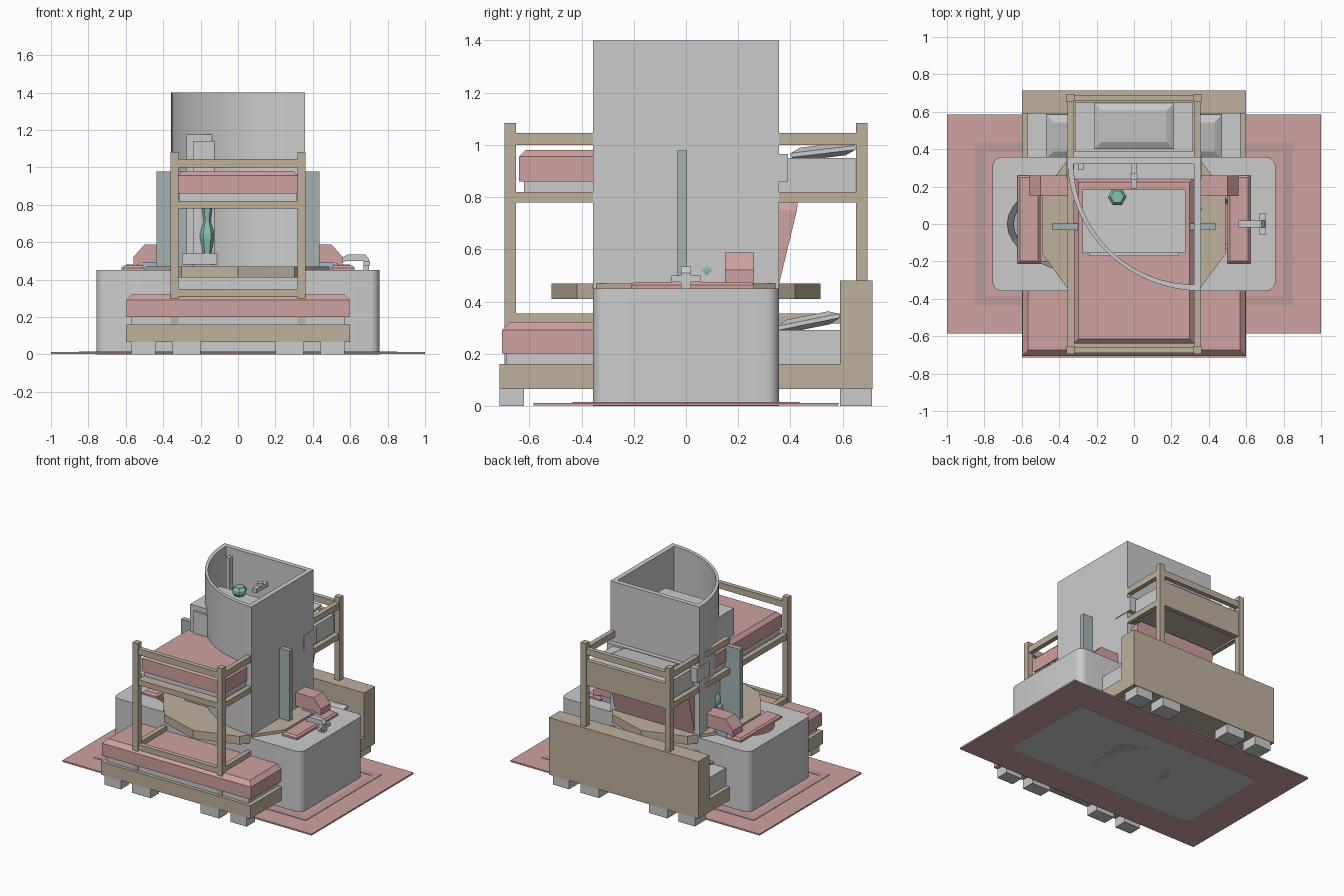
import bpy, bmesh, math
from mathutils import Matrix

if "Cube" in bpy.data.objects:
    bpy.data.objects.remove(bpy.data.objects["Cube"])

def mat(name, c):
    m = bpy.data.materials.new(name)
    m.diffuse_color = (*c, 1)
    m.use_nodes = True
    m.node_tree.nodes["Principled BSDF"].inputs["Base Color"].default_value = m.diffuse_color
    return m

PINK = mat("pink", (0.62, 0.36, 0.35))
ROSE = mat("dark_pink", (0.5, 0.33, 0.32))
WOOD = mat("wood", (0.52, 0.44, 0.34))
TEAL = mat("teal", (0.25, 0.52, 0.47))
BLUE = mat("blue", (0.38, 0.46, 0.62))
SLATE = mat("slate", (0.38, 0.45, 0.45))

def finish(name, bm, m=None, bevel=0, smooth=False):
    bmesh.ops.recalc_face_normals(bm, faces=bm.faces)
    me = bpy.data.meshes.new(name)
    bm.to_mesh(me)
    bm.free()
    o = bpy.data.objects.new(name, me)
    bpy.context.collection.objects.link(o)
    if m:
        me.materials.append(m)
    if bevel:
        b = o.modifiers.new("bevel", 'BEVEL')
        b.width, b.segments = bevel, 1
    if smooth:
        bpy.context.view_layer.objects.active = o
        o.select_set(True)
        bpy.ops.object.shade_smooth_by_angle(angle=math.radians(35))
        o.select_set(False)
    return o

def loft(name, rings, m=None, **kw):
    """Skin a stack of equal-length rings and cap both ends."""
    bm = bmesh.new()
    vs = [[bm.verts.new(p) for p in r] for r in rings]
    n = len(rings[0])
    for a, b in zip(vs, vs[1:]):
        for i in range(n):
            bm.faces.new((a[i], a[(i + 1) % n], b[(i + 1) % n], b[i]))
    bm.faces.new(vs[0])
    bm.faces.new(vs[-1])
    return finish(name, bm, m, **kw)

def rect(x0, x1, y0, y1, z, i=0):
    return [(x0 + i, y0 + i, z), (x1 - i, y0 + i, z), (x1 - i, y1 - i, z), (x0 + i, y1 - i, z)]

def box(name, x0, x1, y0, y1, z0, z1, m=None, top=0, **kw):
    """Box; 'top' chamfers the upper edges."""
    rings = [rect(x0, x1, y0, y1, z0)]
    if top:
        rings.append(rect(x0, x1, y0, y1, z1 - top))
    rings.append(rect(x0, x1, y0, y1, z1, top))
    return loft(name, rings, m, **kw)

def pair(name, x0, x1, *a, **kw):
    box(name + "_right", x0, x1, *a, **kw)
    box(name + "_left", -x1, -x0, *a, **kw)

def prism(name, prof, y0, y1, m=None):
    """Extrude an xz profile along y."""
    return loft(name, [[(x, y, z) for x, z in prof] for y in (y0, y1)], m)

def disc(n, rx, ry, z, cx=0, cy=0, ph=0):
    return [(cx + rx * math.cos(ph + 2 * math.pi * i / n),
             cy + ry * math.sin(ph + 2 * math.pi * i / n), z) for i in range(n)]

def lathe(name, prof, n, m, cx=0, cy=0, ph=0, **kw):
    return loft(name, [disc(n, r, r, z, cx, cy, ph) for r, z in prof], m, **kw)

# rug with a border band
box("rug", -1, 1, -.585, .585, .001, .012, PINK)
for s in (-1, 1):
    box("rug_band_long", -.85, .85, *sorted((s * .385, s * .435)), .01, .015, ROSE)
    box("rug_band_short", *sorted((s * .80, s * .85)), -.385, .385, .01, .015, ROSE)

# bathtub with rounded corners and an oval basin
def rounded(hx, hy, r, z):
    pts = []
    for q, (sx, sy) in enumerate(((1, 1), (-1, 1), (-1, -1), (1, -1))):
        for k in range(6):
            a = math.pi / 2 * (q + k / 5)
            pts.append((sx * (hx - r) + r * math.cos(a), sy * (hy - r) + r * math.sin(a), z))
    return pts

tub = loft("bathtub", [rounded(.757, .357, .05, 0), rounded(.757, .357, .05, .45)])
cutter = loft("basin_cutter", [disc(40, .5, .22, .1, -.06), disc(40, .622, .3, .46, -.06)])
b = tub.modifiers.new("basin", 'BOOLEAN')
b.object, b.operation, b.solver = cutter, 'DIFFERENCE', 'EXACT'
bpy.context.view_layer.objects.active = tub
bpy.ops.object.modifier_apply(modifier="basin")
bpy.data.objects.remove(cutter)
tub.select_set(True)
bpy.ops.object.shade_smooth_by_angle(angle=math.radians(35))
tub.select_set(False)
loft("bath_water", [disc(40, .58, .27, .34, -.06), disc(40, .585, .275, .38, -.06)], BLUE)

# tub tap
prism("tap_spout", [(.56, .49), (.58, .50), (.67, .50), (.67, .45), (.70, .45), (.70, .51),
                    (.68, .535), (.59, .535), (.56, .52)], -.02, .02)
box("tap_handle", .67, .705, -.055, .055, .475, .50)

# low bed: frame, headboard, feet, mattress, blanket, pillows
box("bed_frame", -.6, .6, -.715, .6, .065, .16, WOOD)
box("bed_headboard", -.6, .6, .59, .715, .065, .48, WOOD)
for y0, y1 in ((-.715, -.62), (.59, .712)):
    pair("bed_outer_foot", .44, .57, y0, y1, 0, .065)
    pair("bed_inner_foot", .2, .35, y0, y1, 0, .065)
box("bed_mattress", -.57, .57, -.69, .59, .16, .29)
box("bed_blanket", -.597, .597, -.705, .2, .2, .32, PINK, top=.03)

def pillow(name, cx, cy, cz, w, d, tilt):
    o = loft(name, [rect(-w, w, -d, d, -.025, .04), rect(-w, w, -d, d, -.008),
                    rect(-w, w, -d, d, .008), rect(-w, w, -d, d, .025, .04)])
    o.data.transform(Matrix.Translation((cx, cy, cz)) @ Matrix.Rotation(tilt, 4, 'X'))

for s in (-1, 1):
    pillow("bed_pillow", s * .285, .47, .322, .185, .12, .2)
pillow("bunk_pillow", 0, .525, .975, .215, .125, .12)

# raised bunk: posts, rails, slab, bedding
for y0, y1 in ((-.695, -.652), (.652, .695)):
    pair("bunk_post", .317, .36, y0, y1, .065, 1.083, WOOD)
    for z0, z1 in ((.31, .35), (.78, .82), (1.0, 1.045)):
        box("bunk_end_rail", -.32, .32, y0 + .005, y1 - .005, z0, z1, WOOD)
pair("bunk_low_rail", .322, .355, -.66, .66, .315, .355, WOOD)
pair("bunk_side_rail", .322, .355, -.66, .66, .78, .82, WOOD)
box("bunk_guard_right", .322, .355, -.66, .66, 1.0, 1.045, WOOD)
box("bunk_guard_left", -.355, -.322, 0, .66, 1.0, 1.045, WOOD)
box("bunk_slab", -.32, .32, -.66, .66, .79, .82, WOOD)
box("bunk_headboard", -.32, .32, .66, .69, .78, .96, WOOD)
box("bunk_mattress", -.315, .315, -.62, .65, .82, .95)
box("bunk_blanket", -.322, .322, -.64, .25, .86, .98, PINK, top=.025)
box("bunk_sheet_fold", -.362, .362, .24, .39, .86, .965)

# quarter-round shower shell
def quarter(c, r, z, n=28):
    arc = [(c - r * math.cos(math.pi / 2 * k / n), c - r * math.sin(math.pi / 2 * k / n), z)
           for k in range(n + 1)]
    return arc + [(c, c, z)]

loft("shower_shell", [quarter(.357, .714, .02), quarter(.357, .714, 1.4),
                      quarter(.322, .645, 1.4), quarter(.322, .645, .06)], smooth=True)
box("shower_pipe", -.30, -.27, .29, .32, .5, 1.34)
box("shower_mixer", -.015, .015, .19, .325, 1.2, 1.23)
lathe("shower_knob", [(.02, 1.23), (.02, 1.25)], 12, None, 0, .255)

# tall cabinet in the shower with ornaments
box("cabinet", -.275, .275, -.155, .185, .49, 1.175)
box("cabinet_door", -.24, .24, -.17, -.15, .54, 1.14)
box("cabinet_plinth", -.30, .30, -.18, .17, .48, .54)
lathe("cabinet_top_knob", [(.03, 1.17), (.05, 1.2), (.05, 1.22), (.035, 1.24)], 6, TEAL, -.09, .145)
lathe("vase", [(.025, .54), (.04, .62), (.04, .65), (.022, .71), (.03, .78)], 6, TEAL, -.165, -.165)
for x, z in ((-.265, .60), (.30, .52)):
    lathe("teal_ball", [(.06 * math.sin(math.pi * k / 8) + .001, z - .06 * math.cos(math.pi * k / 8))
                        for k in range(9)], 16, TEAL, x, .08, smooth=True)

# upright flat panel
box("flat_panel", -.435, .435, -.033, .003, .46, .978, SLATE)

# ten-sided table
lathe("table_top", [(.515, .41), (.515, .47)], 10, WOOD, ph=-math.pi / 2)
lathe("table_pedestal", [(.28, .0), (.28, .04), (.07, .08), (.07, .41)], 10, WOOD)

# armchair: arms, shoulders, supports, leaning back
pair("chair_arm", .50, .622, -.21, .26, .36, .475, PINK, top=.012)
for s in (-1, 1):
    prism("chair_shoulder", [(s * x, z) for x, z in ((.33, .49), (.51, .49), (.56, .47), (.56, .52),
                                                     (.50, .587), (.33, .587))], .15, .26, PINK)
pair("chair_support", .40, .51, .16, .25, .36, .50, BLUE)
box("chair_seat", -.5, .5, -.2, .26, .3, .4, PINK)
loft("chair_back", [rect(-.32, .32, .24, .345, .42), rect(-.32, .32, .30, .425, .75),
                    rect(-.30, .30, .31, .428, .78)], PINK)
